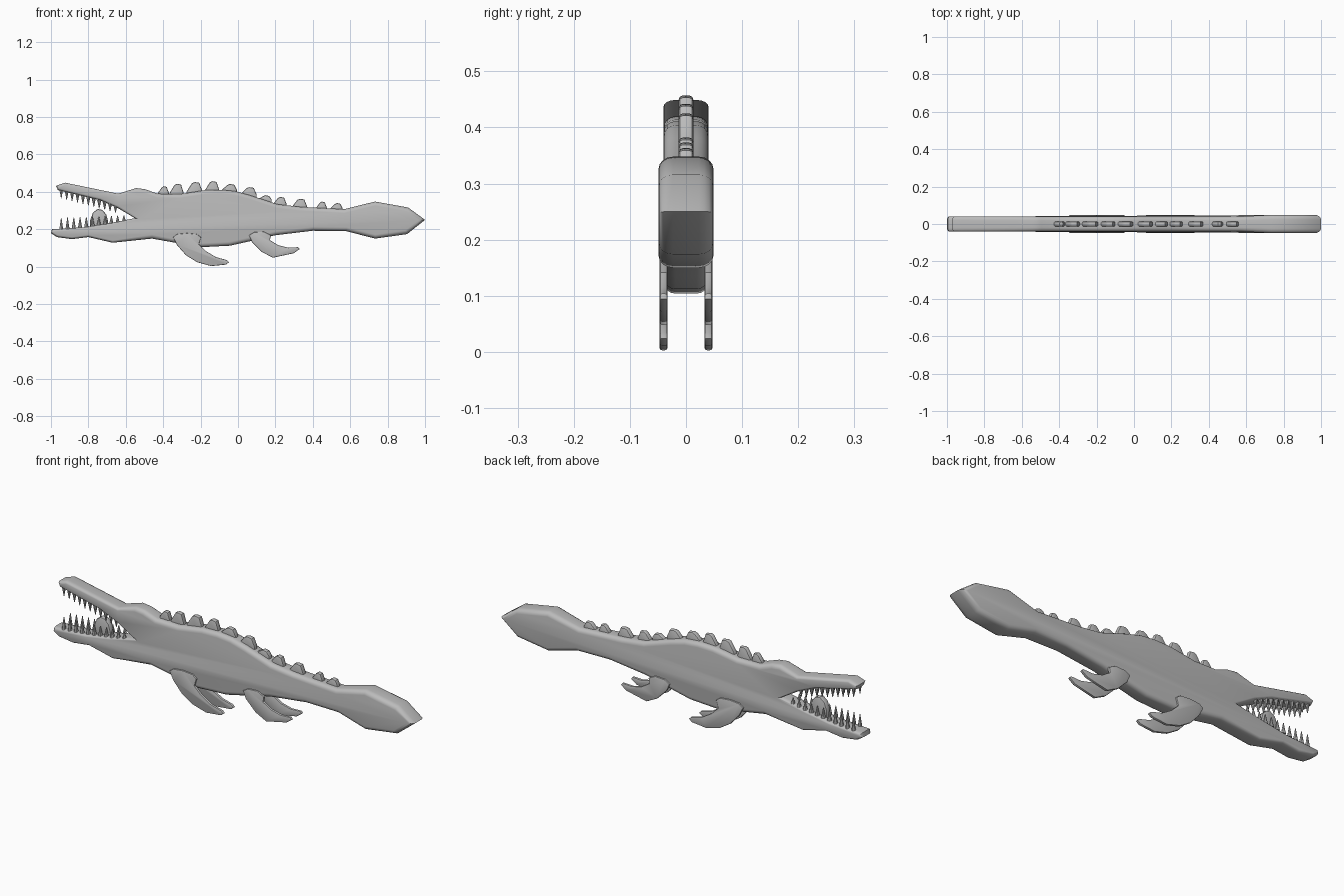
import bpy, bmesh, math
from mathutils import Vector, Matrix

if "Cube" in bpy.data.objects:
    bpy.data.objects.remove(bpy.data.objects["Cube"])

grey = bpy.data.materials.new("stone_grey")
grey.diffuse_color = (0.5, 0.5, 0.5, 1)
grey.use_nodes = True
grey.node_tree.nodes["Principled BSDF"].inputs["Base Color"].default_value = grey.diffuse_color


def finish(name, bm):
    bmesh.ops.recalc_face_normals(bm, faces=bm.faces)
    me = bpy.data.meshes.new(name)
    bm.to_mesh(me)
    bm.free()
    me.materials.append(grey)
    ob = bpy.data.objects.new(name, me)
    bpy.context.collection.objects.link(ob)
    bpy.ops.object.select_all(action='DESELECT')
    ob.select_set(True)
    bpy.context.view_layer.objects.active = ob
    bpy.ops.object.shade_smooth_by_angle(angle=math.radians(38))
    return ob


def add_slab(bm, pts, half, r, y0=0.0, seg=3, taper=lambda x: 1, flare=lambda x: 1):
    """Side outline (x, z) given thickness along y, with rounded rims of radius r."""
    P = [Vector(p) for p in pts]
    n = len(P)
    area = sum(P[i - 1].x * P[i].y - P[i].x * P[i - 1].y for i in range(n))
    sign = 1 if area > 0 else -1
    inward = []
    for i in range(n):
        a = (P[i] - P[i - 1]).normalized()
        b = (P[(i + 1) % n] - P[i]).normalized()
        na, nb = Vector((-a.y, a.x)) * sign, Vector((-b.y, b.x)) * sign
        m = (na + nb).normalized()
        inward.append(m * min(1 / max(m.dot(na), 0.1), 1.6))
    steps = [math.pi / 2 * k / seg for k in range(seg + 1)]
    prof = [(r * (1 - math.sin(t)), -(half - r) - r * math.cos(t)) for t in steps]
    prof += [(d, -y) for d, y in reversed(prof)]
    rings = []
    for d, y in prof:
        ring = []
        for p, m in zip(P, inward):
            q = p + m * d * taper(p.x)
            ring.append(bm.verts.new((q.x, y0 + y * flare(p.x), q.y)))
        rings.append(ring)
    for A, B in zip(rings, rings[1:]):
        for i in range(n):
            j = (i + 1) % n
            bm.faces.new((A[i], A[j], B[j], B[i]))
    bm.faces.new(rings[0])
    bm.faces.new(rings[-1])


# body with open jaws and paddle tail
outline = [(-.973, .432), (-.925, .449), (-.64, .39), (-.545, .42), (-.497, .414),
           (-.43, .39), (-.31, .388), (-.176, .409), (-.09, .411), (-.016, .404),
           (.064, .382), (.21, .334), (.33, .32), (.567, .307), (.733, .348),
           (.91, .316), (1, .25), (.904, .174), (.733, .15), (.578, .19),
           (.40, .192), (.2, .168), (.064, .136), (-.043, .112), (-.2, .104),
           (-.353, .131), (-.46, .15), (-.67, .128), (-.80, .158), (-.888, .147),
           (-.968, .158), (-1, .179), (-.995, .2), (-.818, .211), (-.685, .233),
           (-.551, .259), (-.642, .313), (-.738, .355), (-.963, .409)]
bm = bmesh.new()
add_slab(bm, outline, 0.04, 0.021, seg=4,
         taper=lambda x: 0.55 if x < -0.6 else 1,
         flare=lambda x: 1 + 0.22 * min(max((x - .56) / .15, 0), 1))
finish("body", bm)

# row of plates along the back: left x, right x, base z, top z
bm = bmesh.new()
for x0, x1, zb, zt in [(-.43, -.37, .385, .43), (-.37, -.29, .382, .443), (-.28, -.19, .39, .452),
                       (-.18, -.10, .40, .457), (-.09, -.005, .40, .442), (.01, .10, .375, .425),
                       (.105, .18, .35, .382), (.185, .26, .325, .373), (.285, .37, .31, .363),
                       (.415, .475, .305, .348), (.49, .56, .30, .34)]:
    w = x1 - x0
    add_slab(bm, [(x0, zb - .01), (x0 + .06 * w, zb + .012), (x0 + .38 * w, zt - .006),
                  (x0 + .55 * w, zt), (x0 + .82 * w, zt - .004), (x1, zb + .01), (x1, zb - .03)],
             0.013, 0.007, seg=2)
finish("back_plates", bm)

# flippers on both sides
front = [(-.348, .158), (-.326, .174), (-.273, .179), (-.22, .174), (-.198, .158), (-.209, .12),
         (-.171, .083), (-.118, .051), (-.059, .035), (-.048, .024), (-.064, .011), (-.144, .003),
         (-.219, .024), (-.278, .061), (-.326, .115)]
rear = [(.059, .168), (.086, .184), (.139, .187), (.176, .168), (.171, .142), (.214, .115),
        (.267, .102), (.32, .104), (.329, .094), (.299, .072), (.187, .048), (.128, .078),
        (.075, .131)]
for name, pts in (("front_flipper", front), ("rear_flipper", rear)):
    for side, label in ((-1, "near"), (1, "far")):
        bm = bmesh.new()
        add_slab(bm, pts, 0.007, 0.004, y0=side * 0.04, seg=2)
        finish(f"{name}_{label}", bm)


# teeth in two rows on each jaw
def add_teeth(bm, a, b, count, h0, h1, up):
    for i in range(count):
        t = i / (count - 1)
        h = h0 + (h1 - h0) * t
        c = Vector(a).lerp(Vector(b), t)
        for y in (-.025, .025):
            m = Matrix.Translation((c.x, y, c.y + up * h * 0.35))
            if up < 0:
                m = m @ Matrix.Rotation(math.pi, 4, 'X')
            bmesh.ops.create_cone(bm, cap_ends=True, segments=8, radius1=.011,
                                  radius2=.0015, depth=h, matrix=m)


bm = bmesh.new()
add_teeth(bm, (-.945, .412), (-.655, .323), 11, .055, .04, -1)
finish("upper_teeth", bm)
bm = bmesh.new()
add_teeth(bm, (-.945, .205), (-.61, .245), 11, .065, .035, 1)
finish("lower_teeth", bm)

# raised tongue
bm = bmesh.new()
add_slab(bm, [(-.79, .20), (-.79, .25), (-.775, .29), (-.75, .308), (-.725, .303),
              (-.705, .28), (-.695, .245), (-.69, .20)], 0.016, 0.008, seg=2)
finish("tongue", bm)
